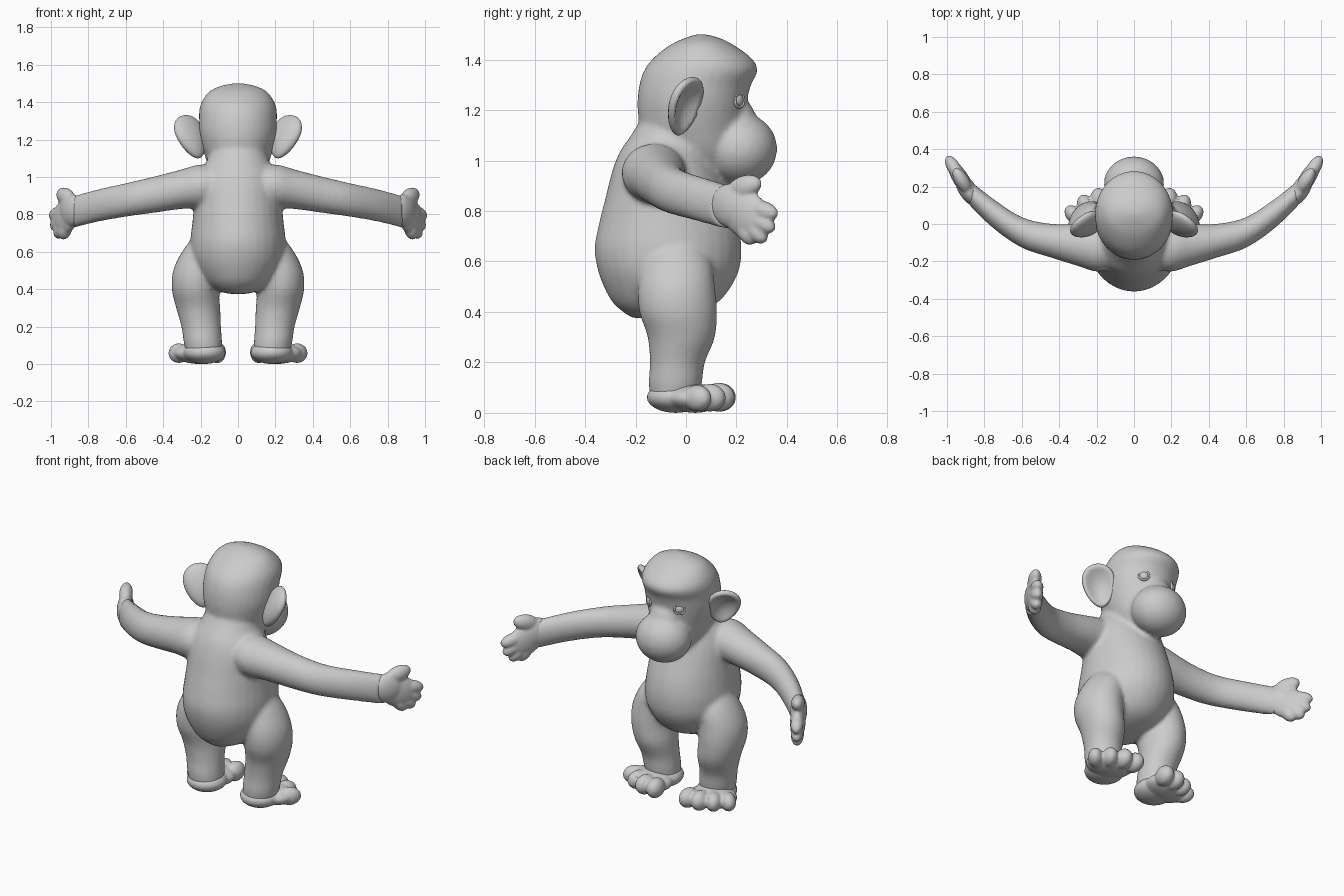
import bpy, bmesh, math
from mathutils import Vector, Matrix, Euler

if "Cube" in bpy.data.objects:
    bpy.data.objects.remove(bpy.data.objects["Cube"])

skin = bpy.data.materials.new("plain grey")
skin.use_nodes = True
GREY = (0.6, 0.6, 0.6, 1)
skin.diffuse_color = GREY
skin.node_tree.nodes["Principled BSDF"].inputs["Base Color"].default_value = GREY


def finish(bm, name, side=1, voxel=0, smooth=0):
    """Turn a bmesh into a smooth object; optionally mirror it and fuse its pieces."""
    bmesh.ops.scale(bm, vec=(side, 1, 1), verts=bm.verts)
    bmesh.ops.recalc_face_normals(bm, faces=bm.faces)
    for f in bm.faces:
        f.smooth = True
    mesh = bpy.data.meshes.new(name)
    bm.to_mesh(mesh)
    bm.free()
    mesh.materials.append(skin)
    ob = bpy.data.objects.new(name, mesh)
    bpy.context.collection.objects.link(ob)
    if voxel:
        fuse = ob.modifiers.new("fuse", 'REMESH')
        fuse.mode = 'VOXEL'
        fuse.voxel_size = voxel
        fuse.use_smooth_shade = True
        soften = ob.modifiers.new("soften", 'SMOOTH')
        soften.iterations = smooth


def ball(bm, centre, radii, turn=(0, 0, 0)):
    m = Matrix.LocRotScale(Vector(centre), Euler(turn), Vector(radii))
    return bmesh.ops.create_uvsphere(bm, u_segments=24, v_segments=16, radius=1, matrix=m)["verts"]


def loft(bm, rows, place, steps=4, sides=32):
    """Elliptic sections: position, centre, half width, back edge, front edge."""
    rows = [Vector(r) for r in rows]
    fine = []
    for i in range(len(rows) - 1):
        a, b, c, d = (rows[max(0, min(len(rows) - 1, i + k))] for k in (-1, 0, 1, 2))
        for j in range(steps):
            t = j / steps
            fine.append(b + (c - a) * (t / 2) + (a * 2 - b * 5 + c * 4 - d) * (t * t / 2)
                        + (b * 3 - a - c * 3 + d) * (t ** 3 / 2))
    fine.append(rows[-1])
    rings = []
    for pos, mid, half, back, front in fine:
        ring = []
        for k in range(sides):
            ang = math.tau * k / sides
            u = mid + half * math.cos(ang)
            v = (back + front) / 2 + (front - back) / 2 * math.sin(ang)
            ring.append(bm.verts.new(place(pos, u, v)))
        rings.append(ring)
    for lo, hi in zip(rings, rings[1:]):
        for k in range(sides):
            n = (k + 1) % sides
            bm.faces.new((lo[k], lo[n], hi[n], hi[k]))
    bm.faces.new(rings[0])
    bm.faces.new(rings[-1])


TORSO = [(.375, 0, .05, -.21, -.08), (.4, 0, .13, -.25, .05), (.45, 0, .19, -.3, .14),
         (.55, 0, .245, -.345, .205), (.65, 0, .255, -.362, .22), (.75, 0, .245, -.345, .205),
         (.85, 0, .235, -.32, .17), (.95, 0, .225, -.295, .13), (1.03, 0, .2, -.265, .1),
         (1.09, 0, .165, -.225, .08), (1.16, 0, .14, -.18, .08)]
HEAD = [(.96, 0, .1, -.04, .18), (1.04, 0, .15, -.11, .21), (1.12, 0, .18, -.175, .225),
        (1.18, 0, .196, -.19, .235), (1.24, 0, .207, -.192, .243), (1.3, 0, .208, -.185, .258),
        (1.36, 0, .207, -.165, .285), (1.41, 0, .19, -.125, .255), (1.46, 0, .15, -.06, .185),
        (1.487, 0, .09, 0, .13), (1.5, 0, .03, .04, .08)]
LEG = [(.05, .18, .095, -.14, .05), (.12, .188, .103, -.148, .064), (.2, .197, .106, -.143, .075),
       (.3, .213, .118, -.152, .115), (.4, .228, .126, -.185, .122), (.5, .22, .127, -.19, .115),
       (.6, .19, .11, -.17, .1), (.68, .16, .08, -.13, .05)]
ARM = [(.1, .95, .1, -.24, 0), (.2, .95, .117, -.255, 0), (.3, .935, .106, -.225, 0),
       (.45, .905, .097, -.178, .002), (.6, .877, .09, -.127, .037), (.75, .847, .087, -.025, .133),
       (.88, .813, .086, .1, .235)]

# Body: torso, head, muzzle and limbs fused into one skin
body = bmesh.new()
loft(body, TORSO, lambda z, x, y: (x, y, z))
loft(body, HEAD, lambda z, x, y: (x, y, z))
ball(body, (0, .215, 1.045), (.162, .147, .142), (.25, 0, 0))
ball(body, (0, .2, 1.15), (.095, .08, .1))
for s in (1, -1):
    loft(body, LEG, lambda z, x, y: (s * x, y, z))
    loft(body, ARM, lambda x, z, y: (s * x, y, z))
finish(body, "body", voxel=.012, smooth=8)

for s, tag in ((1, "left"), (-1, "right")):
    # Foot: heel, thick instep and four short splayed toes
    foot = bmesh.new()
    ball(foot, (.18, -.04, .062), (.114, .116, .062))
    ball(foot, (.205, .035, .058), (.14, .105, .058), (0, 0, -.3))
    for x, y, r, yaw in ((.112, .133, .048, .1), (.185, .128, .048, -.15),
                         (.255, .095, .046, -.45), (.316, .045, .044, -.8)):
        ball(foot, (x, y, r + .014), (r, .066, r * 1.2), (0, 0, yaw))
    finish(foot, tag + "_foot", s, .008, 4)

    # Hand: broad flat palm, four short fingers fanning down and a raised thumb
    hand = bmesh.new()
    yaw = math.atan2(.85, .52)

    def along(d, z):
        return (.87 + .52 * d, .15 + .85 * d, z)
    ball(hand, along(.04, .82), (.1, .048, .088), (0, .25, yaw))
    ball(hand, along(.105, .785), (.12, .043, .092), (0, .5, yaw))
    for d, z, pitch, size in ((.182, .802, .25, .07), (.175, .757, .5, .068),
                              (.148, .722, .75, .064), (.105, .718, .95, .06)):
        ball(hand, along(d, z), (size, .036, .038), (0, pitch, yaw))
    ball(hand, along(.095, .893), (.08, .038, .047), (0, -.3, yaw))
    finish(hand, tag + "_hand", s, .008, 4)

    # Ear: flattened ball, narrow at the lobe, with its front face dished in
    ear = bmesh.new()
    for v in ball(ear, (0, 0, 0), (.09, .042, .125)):
        reach = (v.co.x / .09) ** 2 + (v.co.z / .125) ** 2
        if v.co.y > 0:
            v.co.y -= .06 * max(0, 1 - reach * 1.25)
        v.co.x *= 1 + 2 * v.co.z
    tilt = Euler((-.4, .15, -.7)).to_matrix().to_4x4()
    bmesh.ops.transform(ear, matrix=Matrix.Translation((.25, -.005, 1.215)) @ tilt, verts=ear.verts)
    finish(ear, tag + "_ear", s)

    # Eye: low dome inside a raised ring
    eye = bmesh.new()
    ball(eye, (0, 0, 0), (.025, .025, .014))
    loop = [(.029 + .006 * math.cos(a), .009 * math.sin(a))
            for a in (math.tau * k / 8 for k in range(8))]
    rim = [eye.verts.new((r, 0, h)) for r, h in loop]
    edges = [eye.edges.new((rim[k], rim[k - 1])) for k in range(8)]
    bmesh.ops.spin(eye, geom=rim + edges, cent=(0, 0, 0), axis=(0, 0, 1),
                   angle=math.tau, steps=24, use_merge=True)
    aim = Vector((.6, .8, .05)).to_track_quat('Z', 'Y').to_matrix().to_4x4()
    bmesh.ops.transform(eye, matrix=Matrix.Translation((.103, .209, 1.24)) @ aim, verts=eye.verts)
    finish(eye, tag + "_eye", s)
